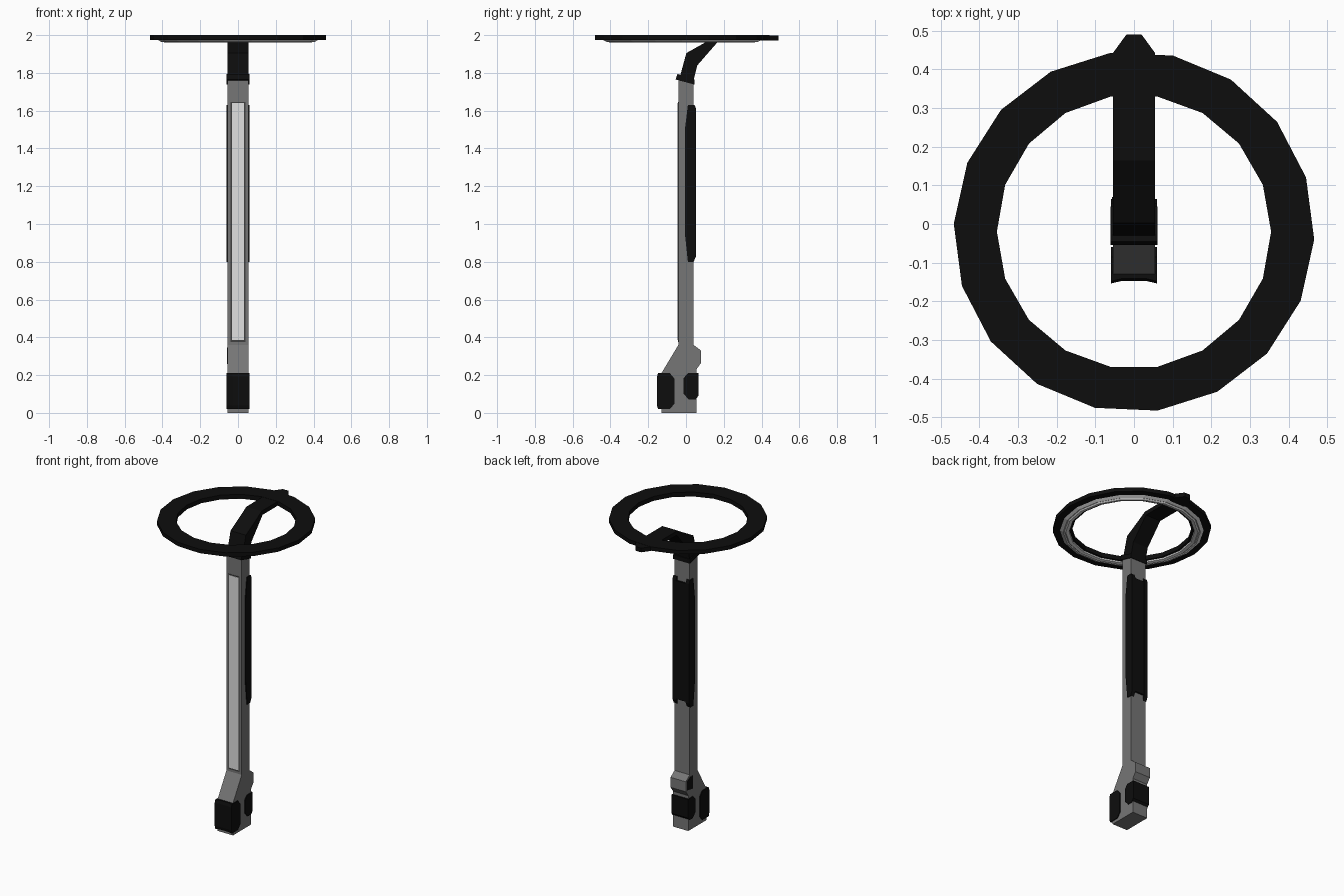
import bpy, bmesh
from math import cos, sin, radians

cube = bpy.data.objects.get("Cube")
if cube:
    bpy.data.objects.remove(cube, do_unlink=True)


def material(name, value):
    m = bpy.data.materials.new(name)
    m.use_nodes = True
    colour = (value, value, value, 1)
    m.diffuse_color = colour
    m.node_tree.nodes["Principled BSDF"].inputs["Base Color"].default_value = colour
    return m


BLACK = material("black plastic", 0.004)
GREY = material("grey metal", 0.18)
SEAM = material("dark seam", 0.05)
PALE = material("pale light panel", 0.75)


def finish(name, bm, mat):
    bmesh.ops.recalc_face_normals(bm, faces=bm.faces)
    mesh = bpy.data.meshes.new(name)
    bm.to_mesh(mesh)
    bm.free()
    mesh.materials.append(mat)
    obj = bpy.data.objects.new(name, mesh)
    bpy.context.collection.objects.link(obj)
    return obj


def loft(name, sections, mat, closed=False):
    """Join matching cross-sections, capping the ends unless closed."""
    bm = bmesh.new()
    rows = [[bm.verts.new(p) for p in s] for s in sections]
    n = len(rows[0])
    pairs = list(zip(rows, rows[1:]))
    if closed:
        pairs.append((rows[-1], rows[0]))
    else:
        bm.faces.new(rows[0])
        bm.faces.new(rows[-1])
    for a, b in pairs:
        for i in range(n):
            j = (i + 1) % n
            bm.faces.new((a[i], a[j], b[j], b[i]))
    return finish(name, bm, mat)


def side_prism(name, profile, x0, x1, mat):
    """Extrude a (y, z) profile across x."""
    return loft(name, [[(x, y, z) for y, z in profile] for x in (x0, x1)], mat)


def box(name, x, y, z, mat):
    return side_prism(name, [(y[0], z[0]), (y[1], z[0]), (y[1], z[1]), (y[0], z[1])],
                      x[0], x[1], mat)


# Post with its flared foot and rear bump
side_prism("post", [(-0.13, 0), (0.055, 0), (0.055, 0.23), (0.08, 0.265), (0.08, 0.33),
                    (0.04, 0.36), (0.04, 1.755), (-0.04, 1.775), (-0.04, 0.36),
                    (-0.13, 0.21)], -0.055, 0.055, GREY)
side_prism("foot_socket", [(0.01, 0.26), (0.07, 0.27), (0.07, 0.325), (0.035, 0.345),
                           (0.01, 0.345)], -0.057, -0.05, BLACK)

# Front light strip in a dark seam
box("strip_seam", (-0.039, 0.039), (-0.042, -0.03), (0.375, 1.645), SEAM)
box("light_strip", (-0.033, 0.033), (-0.044, -0.03), (0.385, 1.64), PALE)

# Rear cover: two long cheeks and a shorter middle
cheek = [(0.01, 0.8), (0.04, 0.8), (0.054, 0.83), (0.054, 1.61), (0.045, 1.63),
         (0.01, 1.63), (-0.006, 1.5), (-0.006, 0.95)]
for side, s in (("left", 1), ("right", -1)):
    side_prism(side + "_cover_cheek", cheek, s * 0.035, s * 0.06, BLACK)
box("cover_middle", (-0.035, 0.035), (0.03, 0.052), (0.835, 1.605), BLACK)

# Front guard with a slightly hollow face, and rear guard
front = [(-0.148, 0.02), (-0.085, 0.02), (-0.06, 0.05), (-0.06, 0.18), (-0.085, 0.21),
         (-0.148, 0.21), (-0.154, 0.19), (-0.154, 0.04)]
loft("front_guard", [[(x, y + (hollow if y < -0.1 else 0), z) for y, z in front]
                     for x, hollow in ((-0.06, 0), (-0.03, 0.007), (0.03, 0.007), (0.06, 0))],
     BLACK)
side_prism("rear_guard", [(0.015, 0.07), (0.05, 0.07), (0.065, 0.09), (0.065, 0.21),
                          (0.01, 0.21), (-0.012, 0.185), (-0.012, 0.1)], -0.06, 0.06, BLACK)

# Collar and bent arm
side_prism("collar", [(-0.055, 1.765), (0.045, 1.738), (0.045, 1.765), (-0.045, 1.795)],
           -0.061, 0.061, BLACK)
side_prism("arm", [(-0.035, 1.77), (0.037, 1.75), (0.06, 1.84), (0.175, 1.972),
                   (0.4, 1.972), (0.4, 1.999), (0.165, 1.999), (0.1, 1.96), (0.002, 1.905)],
           -0.055, 0.055, BLACK)
nose = [(-0.055, 0.36), (0.055, 0.36), (0.055, 0.442), (0.02, 0.49), (-0.02, 0.49),
        (-0.055, 0.442)]
loft("ring_nose", [[(x, y, z) for x, y in nose] for z in (1.972, 1.999)], BLACK)


def ring(name, profile, mat):
    """Sweep (radius, z, twist) points round the lamp centre in 18 steps."""
    sections = []
    for k in range(18):
        sections.append([(r * cos(radians(20 * k + t)), r * sin(radians(20 * k + t)) - 0.02, z)
                         for r, z, t in profile])
    return loft(name, sections, mat, closed=True)


# Lamp ring and the light band below it
ring("lamp_ring", [(0.355, 1.972, 0), (0.467, 1.975, -2.5), (0.467, 2.0, -2.5),
                   (0.355, 2.0, 0)], BLACK)
ring("light_band", [(0.432, 1.978, 0), (0.405, 1.964, 0), (0.398, 1.967, 0),
                    (0.39, 1.96, 0), (0.37, 1.964, 0), (0.367, 1.978, 0)], PALE)
